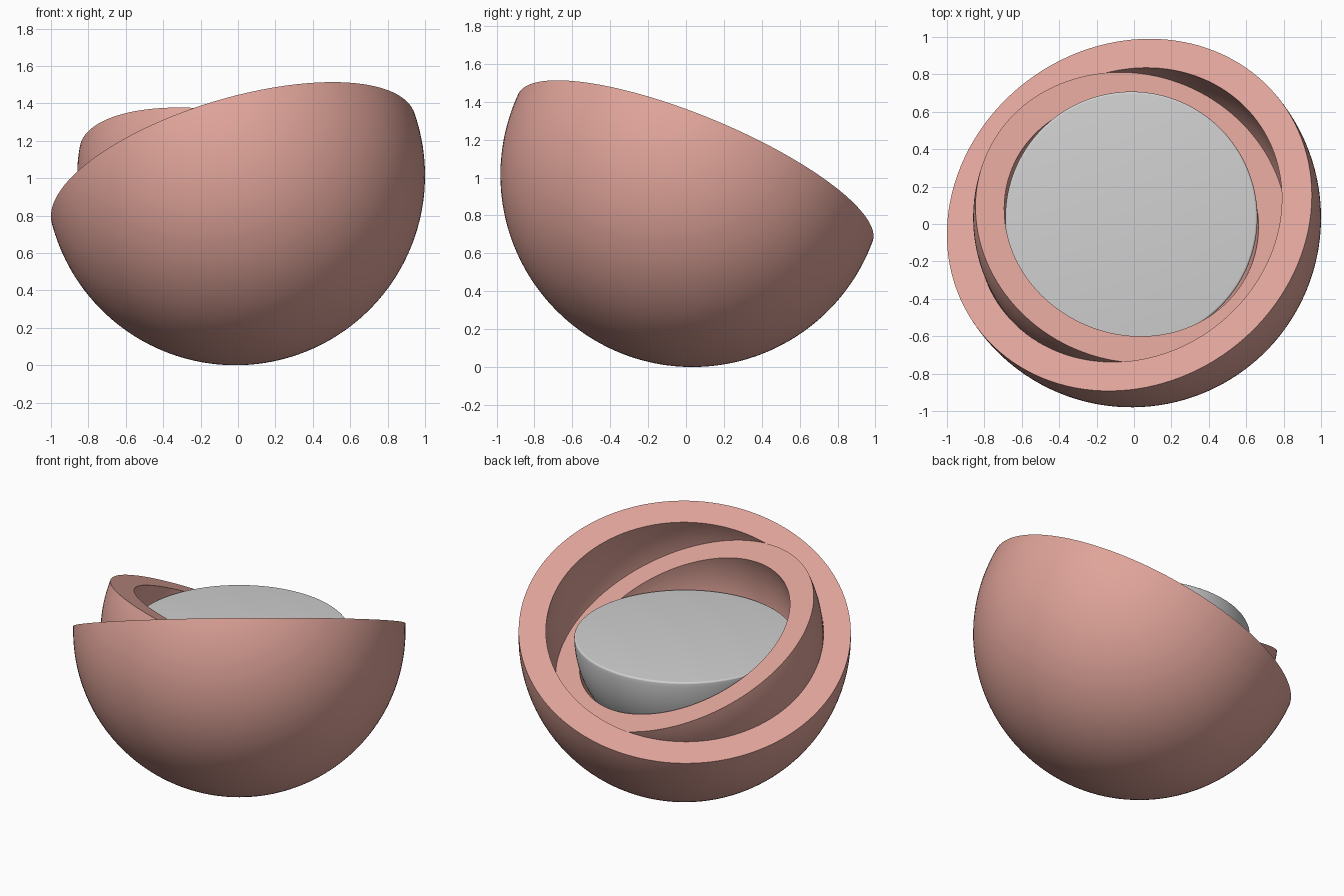
import bpy, bmesh, math
from mathutils import Vector

if "Cube" in bpy.data.objects:
    bpy.data.objects.remove(bpy.data.objects["Cube"])

CENTRE = Vector((-0.014, 0.034, 1.014))   # shared centre of all nested parts
SEGMENTS = 128


def material(name, rgb):
    m = bpy.data.materials.new(name)
    m.diffuse_color = (*rgb, 1.0)
    m.use_nodes = True
    m.node_tree.nodes["Principled BSDF"].inputs["Base Color"].default_value = m.diffuse_color
    return m


def arc(radius, top, steps=48):
    """Profile of a sphere from its south pole up to height 'top'."""
    end = math.asin(top / radius)
    angles = [-math.pi / 2 + (end + math.pi / 2) * i / steps for i in range(steps + 1)]
    return [(radius * math.cos(a), radius * math.sin(a)) for a in angles]


def lathe(name, profile, axis, mat):
    """Revolve an (r, z) profile, then tilt its z axis to 'axis'."""
    bm = bmesh.new()
    verts = [bm.verts.new((max(r, 0.0), 0, z)) for r, z in profile]
    edges = [bm.edges.new(p) for p in zip(verts, verts[1:])]
    bmesh.ops.spin(bm, geom=verts + edges, cent=(0, 0, 0), axis=(0, 0, 1),
                   angle=math.tau, steps=SEGMENTS, use_merge=True)
    bmesh.ops.remove_doubles(bm, verts=bm.verts[:], dist=1e-5)
    bmesh.ops.recalc_face_normals(bm, faces=bm.faces[:])
    turn = Vector((0, 0, 1)).rotation_difference(Vector(axis).normalized())
    bmesh.ops.rotate(bm, verts=bm.verts[:], cent=(0, 0, 0), matrix=turn.to_matrix())
    bmesh.ops.translate(bm, verts=bm.verts[:], vec=CENTRE)
    mesh = bpy.data.meshes.new(name)
    bm.to_mesh(mesh)
    bm.free()
    mesh.materials.append(mat)
    obj = bpy.data.objects.new(name, mesh)
    bpy.context.collection.objects.link(obj)
    bpy.ops.object.select_all(action='DESELECT')
    obj.select_set(True)
    bpy.context.view_layer.objects.active = obj
    bpy.ops.object.shade_smooth_by_angle(angle=math.radians(35))
    return obj


def bowl(name, outer, inner, rim, axis, mat):
    return lathe(name, arc(outer, rim) + arc(inner, rim)[::-1], axis, mat)


pink = material("dusty pink", (0.74, 0.37, 0.32))
grey = material("light grey", (0.64, 0.64, 0.64))

# Two nested bowls, each tilted its own way
bowl("outer_bowl", 1.014, 0.848, 0.04, (-0.27, 0.37, 0.889), pink)
bowl("inner_bowl", 0.846, 0.690, 0.0, (0.17, 0.395, 0.903), pink)

# Solid level core with a softly rounded edge
R, B = 0.674, 0.012
edge = [(R - B + B * math.cos(a), -B + B * math.sin(a))
        for a in (math.pi / 2 * i / 5 for i in range(6))]
lathe("core", arc(R, -B) + edge[1:] + [(0, 0)], (0, 0, 1), grey)
